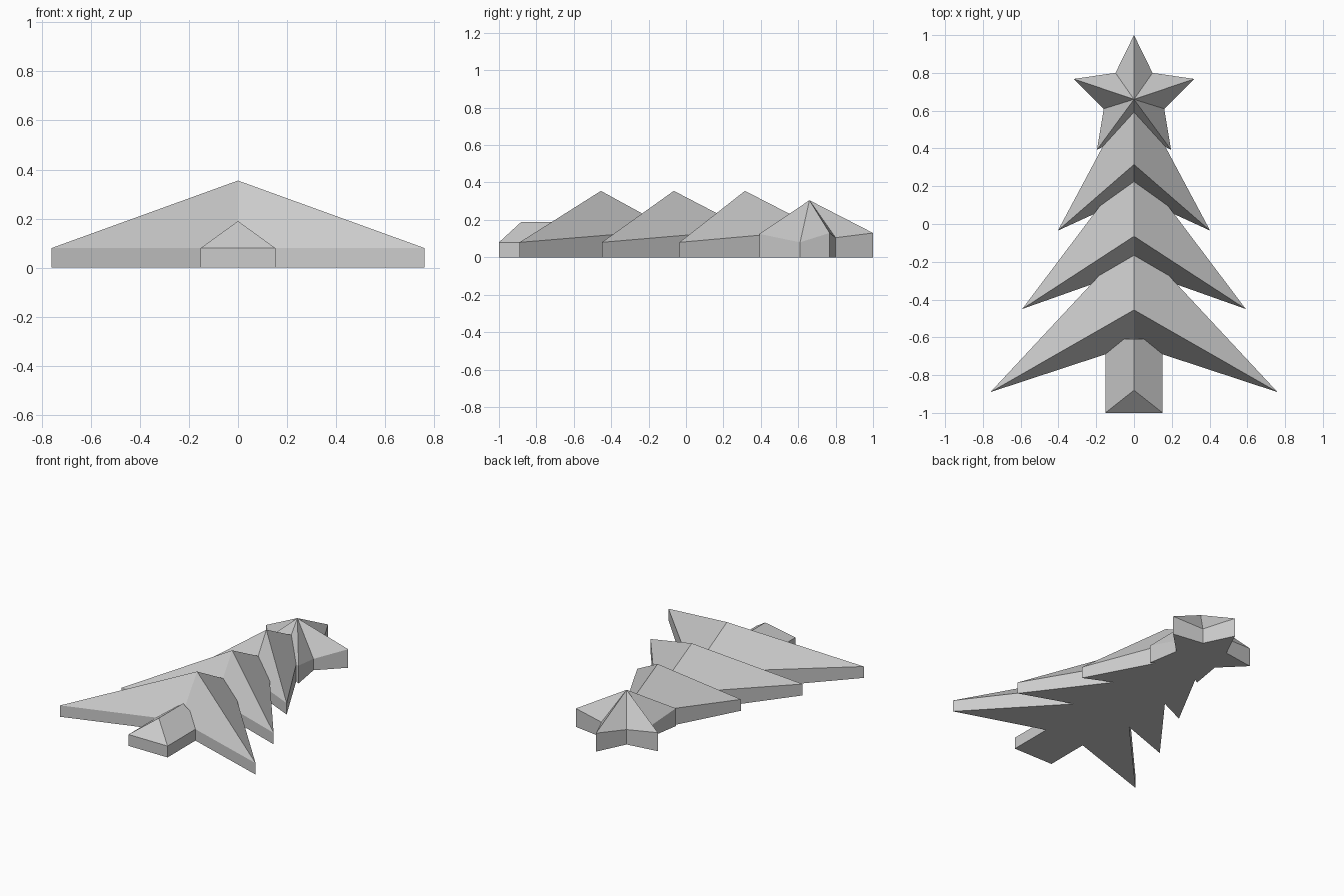
import bpy
import bmesh
import math

default = bpy.data.objects.get("Cube")
if default:
    bpy.data.objects.remove(default, do_unlink=True)

GREY = (0.6, 0.6, 0.6, 1)
grey = bpy.data.materials.new("plain_grey")
grey.use_nodes = True
grey.diffuse_color = GREY
grey.node_tree.nodes["Principled BSDF"].inputs["Base Color"].default_value = GREY


def finish(name, bm):
    """Turn a bmesh into a flat-shaded object."""
    bmesh.ops.recalc_face_normals(bm, faces=bm.faces)
    mesh = bpy.data.meshes.new(name)
    bm.to_mesh(mesh)
    bm.free()
    mesh.materials.append(grey)
    obj = bpy.data.objects.new(name, mesh)
    bpy.context.collection.objects.link(obj)
    return obj


def peaked_prism(name, rim, peak):
    """Flat base, upright walls up to the rim, and facets meeting at a peak."""
    bm = bmesh.new()
    top = [bm.verts.new(p) for p in rim]
    base = [bm.verts.new((x, y, 0)) for x, y, z in rim]
    tip = bm.verts.new(peak)
    for i in range(len(rim)):
        j = (i + 1) % len(rim)
        bm.faces.new((base[i], base[j], top[j], top[i]))
        bm.faces.new((top[i], top[j], tip))
    bm.faces.new(base[::-1])
    return finish(name, bm)


EAVE = 0.08

# Branch tiers: half width, tip y, notch y, peak y, apex y
tiers = {
    "lower_branches": (0.76, -0.89, -0.64, -0.455, -0.075),
    "middle_branches": (0.592, -0.45, -0.24, -0.065, 0.335),
    "upper_branches": (0.403, -0.035, 0.15, 0.315, 0.72),
}
for name, (half, tip_y, notch_y, peak_y, apex_y) in tiers.items():
    rim = [(0, notch_y, EAVE), (half, tip_y, EAVE),
           (0, apex_y, 0.147), (-half, tip_y, EAVE)]
    peaked_prism(name, rim, (0, peak_y, 0.355))

# Star: right half of the outline from the top point down, then mirrored
half_star = [(0.098, 0.80, 0.105), (0.319, 0.768, 0.13),
             (0.16, 0.61, EAVE), (0.196, 0.393, 0.125)]
star_rim = ([(0, 1, 0.13)] + half_star + [(0, 0.495, EAVE)]
            + [(-x, y, z) for x, y, z in reversed(half_star)])
peaked_prism("star", star_rim, (0, 0.66, 0.305))

# Trunk: a block with a ridged top, hipped at the foot
bm = bmesh.new()
for side in (-0.152, 0.152):
    for y in (-1, -0.61):
        for z in (0, EAVE):
            bm.verts.new((side, y, z))
for y in (-0.88, -0.61):
    bm.verts.new((0, y, 0.19))
bmesh.ops.convex_hull(bm, input=bm.verts)
bmesh.ops.dissolve_limit(bm, angle_limit=math.radians(1),
                         verts=bm.verts, edges=bm.edges)
finish("trunk", bm)
